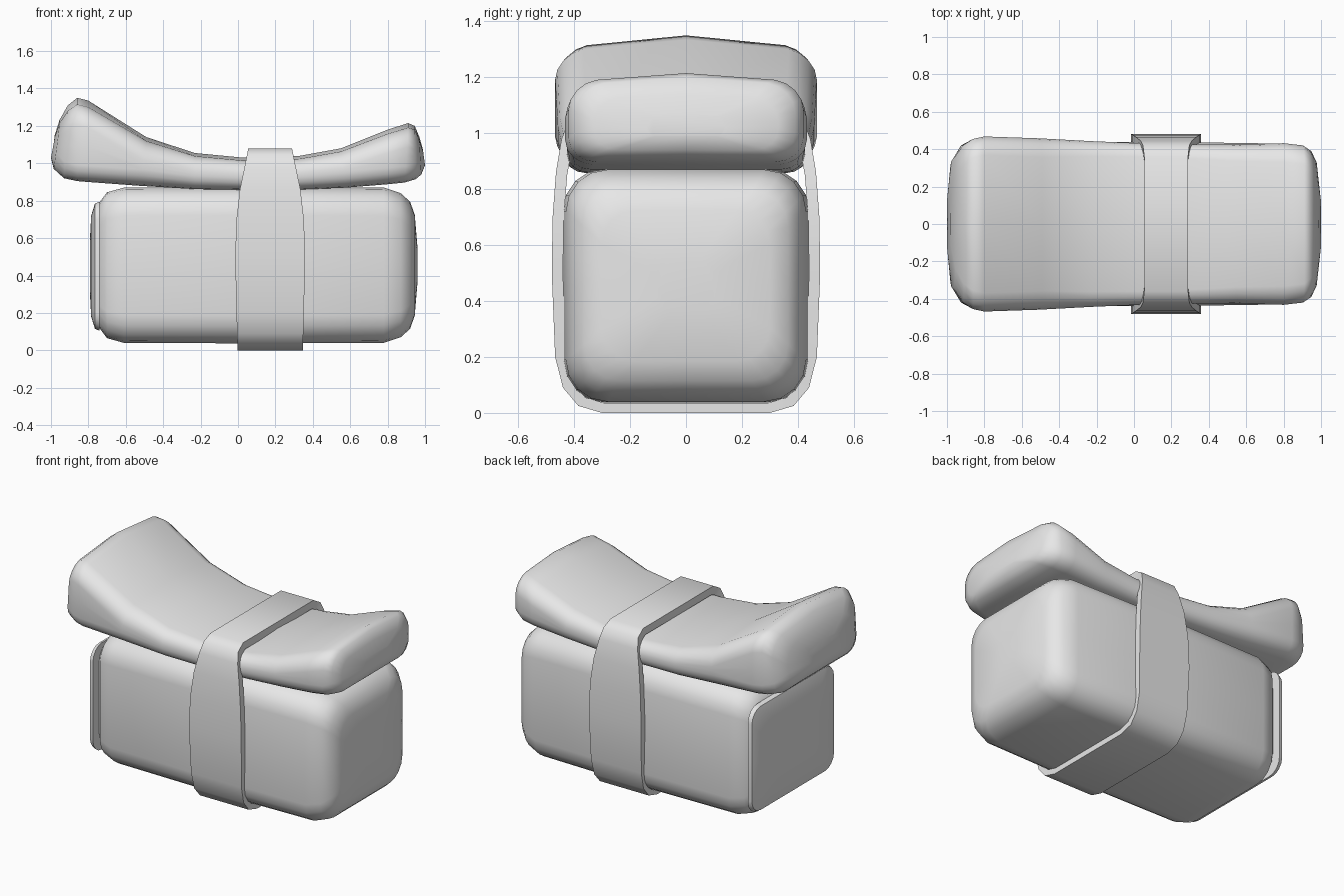
import bpy, bmesh, math

cube = bpy.data.objects.get("Cube")
if cube:
    bpy.data.objects.remove(cube, do_unlink=True)

GREY = (0.8, 0.8, 0.8, 1)
mat = bpy.data.materials.new("plain grey")
mat.use_nodes = True
mat.diffuse_color = GREY
mat.node_tree.nodes["Principled BSDF"].inputs["Base Color"].default_value = GREY


def finish(name, bm, angle):
    bmesh.ops.recalc_face_normals(bm, faces=bm.faces)
    mesh = bpy.data.meshes.new(name)
    bm.to_mesh(mesh)
    bm.free()
    mesh.materials.append(mat)
    ob = bpy.data.objects.new(name, mesh)
    bpy.context.collection.objects.link(ob)
    bpy.ops.object.select_all(action='DESELECT')
    ob.select_set(True)
    bpy.context.view_layer.objects.active = ob
    bpy.ops.object.shade_smooth_by_angle(angle=math.radians(angle))
    return ob


def bridge(bm, rings, closed=False):
    n = len(rings[0])
    pairs = list(zip(rings, rings[1:]))
    if closed:
        pairs.append((rings[-1], rings[0]))
    for a, b in pairs:
        for i in range(n):
            j = (i + 1) % n
            bm.faces.new((a[i], a[j], b[j], b[i]))


def rounded_ring(hw, hh, r, steps=4):
    """Rounded rectangle outline as (u, v) pairs."""
    pts = []
    for k, (su, sv) in enumerate([(1, 1), (-1, 1), (-1, -1), (1, -1)]):
        for s in range(steps + 1):
            a = math.radians(90 * (k + s / steps))
            pts.append((su * (hw - r) + r * math.cos(a), sv * (hh - r) + r * math.sin(a)))
        # midpoint of the following straight side, for a gentle crown
        pts.append([(0, hh), (-hw, 0), (0, -hh), (hw, 0)][k])
    return pts


# Rice block: rounded sections along x (x, half width, half height, corner radius)
bm = bmesh.new()
rings = []
for x, hw, hh, r in [(-0.765, 0.29, 0.27, 0.10), (-0.745, 0.36, 0.33, 0.12),
                     (-0.70, 0.41, 0.39, 0.14), (-0.61, 0.435, 0.415, 0.15),
                     (0.10, 0.44, 0.418, 0.15), (0.78, 0.43, 0.415, 0.15),
                     (0.87, 0.405, 0.385, 0.14), (0.92, 0.365, 0.34, 0.13),
                     (0.945, 0.30, 0.27, 0.12), (0.96, 0.10, 0.09, 0.05)]:
    rings.append([bm.verts.new((x, u, 0.455 + v)) for u, v in rounded_ring(hw, hh, r)])
bridge(bm, rings)
bm.faces.new(rings[0])
bm.faces.new(rings[-1])
finish("rice_block", bm, 60)

# End cap: thin bulged plate on the short end
bm = bmesh.new()
rings = []
for x, hw, hh, r in [(-0.74, 0.425, 0.345, 0.09), (-0.765, 0.42, 0.335, 0.09),
                     (-0.785, 0.36, 0.27, 0.09), (-0.792, 0.20, 0.14, 0.06)]:
    rings.append([bm.verts.new((x, u, 0.45 + v)) for u, v in rounded_ring(hw, hh, r)])
bridge(bm, rings)
bm.faces.new(rings[0])
bm.faces.new(rings[-1])
finish("rice_end_cap", bm, 40)

# Topping: tilted sections (top x, top z, bottom x, bottom z, half width)
bm = bmesh.new()
rings = []
for xt, zt, xb, zb, hw in [
        (-0.98, 1.15, -1.0, 1.03, 0.16), (-0.955, 1.23, -0.985, 0.97, 0.34),
        (-0.91, 1.31, -0.93, 0.92, 0.42), (-0.86, 1.35, -0.86, 0.905, 0.455),
        (-0.80, 1.335, -0.80, 0.90, 0.468), (-0.49, 1.14, -0.53, 0.88, 0.458),
        (-0.23, 1.055, -0.23, 0.862, 0.443), (0.03, 1.03, 0.03, 0.858, 0.432),
        (0.33, 1.04, 0.33, 0.86, 0.425), (0.55, 1.08, 0.58, 0.87, 0.425),
        (0.80, 1.18, 0.80, 0.888, 0.432), (0.91, 1.215, 0.89, 0.897, 0.42),
        (0.945, 1.20, 0.95, 0.915, 0.39), (0.97, 1.14, 0.98, 0.94, 0.33),
        (0.99, 1.07, 1.0, 0.99, 0.14)]:
    h = zt - zb
    r = min(0.1, h * 0.42, hw * 0.5)
    ring = []
    for u, v in rounded_ring(hw, h / 2, r):
        t = v / h + 0.5
        crown = 0.13 * h * t * (u / hw) ** 2
        ring.append(bm.verts.new((xb + (xt - xb) * t, u, zb + h * t - crown)))
    rings.append(ring)
bridge(bm, rings)
bm.faces.new(rings[0])
bm.faces.new(rings[-1])
finish("topping_slice", bm, 60)

# Band: closed strap around both (y, z, half width, inner y, inner z)
half = [(0.30, 0.0, 0.175, 0.29, 0.035), (0.385, 0.025, 0.175, 0.36, 0.055),
        (0.44, 0.09, 0.177, 0.405, 0.11), (0.468, 0.20, 0.18, 0.43, 0.21),
        (0.48, 0.50, 0.187, 0.44, 0.50), (0.477, 0.70, 0.18, 0.437, 0.70),
        (0.465, 0.86, 0.162, 0.425, 0.85), (0.445, 0.98, 0.137, 0.405, 0.96),
        (0.42, 1.045, 0.124, 0.385, 1.01), (0.36, 1.08, 0.117, 0.34, 1.03)]
loop = half + [(-y, z, w, -iy, iz) for y, z, w, iy, iz in reversed(half)]
bm = bmesh.new()
rings = []
for y, z, w, iy, iz in loop:
    rings.append([bm.verts.new((0.172 + s * w, py, pz))
                  for s, py, pz in [(-1, y, z), (1, y, z), (1, iy, iz), (-1, iy, iz)]])
bridge(bm, rings, closed=True)
finish("wrap_band", bm, 40)
